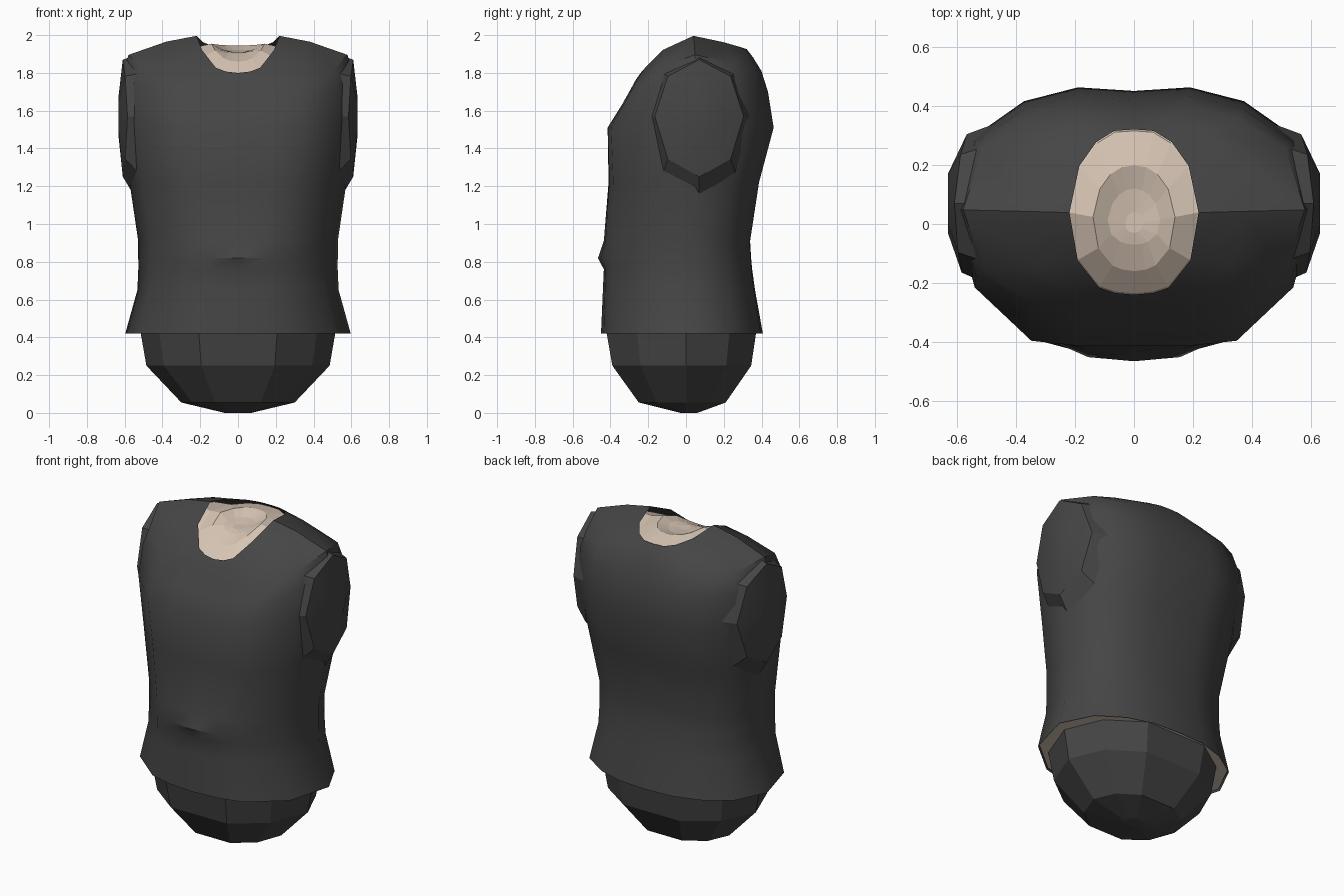
import bpy, math

if "Cube" in bpy.data.objects:
    bpy.data.objects.remove(bpy.data.objects["Cube"])

def material(name, col):
    m = bpy.data.materials.new(name)
    m.diffuse_color = (*col, 1)
    m.use_nodes = True
    m.node_tree.nodes["Principled BSDF"].inputs["Base Color"].default_value = m.diffuse_color
    return m

DARK = material("charcoal", (0.06, 0.06, 0.06))
SKIN = material("beige", (0.68, 0.56, 0.46))

def loft(name, rings, mat, cap_start=False, cap_end=False, smooth=None):
    n = len(rings[0])
    verts = [p for r in rings for p in r]
    faces = []
    for i in range(len(rings) - 1):
        for j in range(n):
            a, b = i * n + j, i * n + (j + 1) % n
            faces.append((a, b, b + n, a + n))
    if cap_start:
        faces.append(tuple(reversed(range(n))))
    if cap_end:
        faces.append(tuple(range(len(verts) - n, len(verts))))
    me = bpy.data.meshes.new(name)
    me.from_pydata(verts, [], faces)
    me.materials.append(mat)
    ob = bpy.data.objects.new(name, me)
    bpy.context.collection.objects.link(ob)
    if smooth:
        bpy.ops.object.select_all(action='DESELECT')
        bpy.context.view_layer.objects.active = ob
        ob.select_set(True)
        bpy.ops.object.shade_smooth_by_angle(angle=math.radians(smooth))
    return ob

# Half cross-section of the torso, front centre to back centre
HALF = [(0, -1), (.30, -1), (.57, -.96), (.88, -.52), (1, .12), (.89, .64), (.61, .90), (.31, 1), (0, .97)]
SECTION = HALF + [(-x, y) for x, y in HALF[-2:0:-1]]

def ring(w, yf, yb, zf, zs, zb, bulge=0, rnd=0, k=1, dz=0):
    pts = []
    for fx, fy in SECTION:
        l = math.hypot(fx, fy)
        s = 1 + rnd * (1 / l - 1)
        fx, fy = fx * s, fy * s
        y = fy * (yb if fy > 0 else -yf)
        z = zs + ((zb if fy > 0 else zf) - zs) * abs(fy) ** 1.4
        if fy < -.9 and abs(fx) < .4:
            y -= bulge * (1 if fx == 0 else .85)
        pts.append((fx * w * k, y * k, z + dz))
    return pts

# half width, front y, back y, front z, side z, back z, belly bulge, roundness
ROWS = [
    (.60, -.45, .41, .42, .42, .42, 0, .75),
    (.535, -.44, .37, .65, .65, .65, 0, .6),
    (.53, -.435, .355, .76, .76, .76, 0, .55),
    (.53, -.433, .35, .82, .82, .82, .033, .5),
    (.53, -.43, .345, .91, .91, .91, .005, .45),
    (.575, -.41, .39, 1.22, 1.22, 1.22, 0, .2),
    (.615, -.415, .465, 1.51, 1.58, 1.51, 0, .05),
    (.61, -.34, .435, 1.63, 1.80, 1.70, 0, .05),
    (.58, -.295, .40, 1.71, 1.90, 1.81, 0, .05),
    (.38, -.265, .36, 1.765, 1.97, 1.88, 0, .3),
    (.22, -.24, .325, 1.80, 2.00, 1.925, 0, .6),
]
loft("shirt", [ring(*r) for r in ROWS], DARK, smooth=40)

# Body inside the shirt, ending in a shallow hollow at the neck
body = [ring(*r, k=.985, dz=.01) for r in ROWS[:1]]
body += [ring(*r, k=.97) for r in ROWS[1:7]]
body += [ring(*r, k=.95, dz=-.02) for r in ROWS[7:10]]
body.append(ring(.216, -.235, .32, 1.795, 1.94, 1.918, 0, .6))
body.append(ring(.14, -.16, .20, 1.86, 1.955, 1.945, 0, .8))
body.append(ring(.09, -.07, .12, 1.90, 1.925, 1.92, 0, 1))
body.append(ring(.03, -.03, .04, 1.91, 1.91, 1.91, 0, 1))
loft("body", body, SKIN, cap_start=True, cap_end=True)

# Shallow eight-sided shoulder caps
def octagon(side, x, ry, top, bottom, curve):
    pts = []
    for i in range(8):
        a = side * i * math.tau / 8
        c, s = math.cos(a), math.sin(a)
        z = 1.57 + (c * (top - 1.57) if c > 0 else c * (1.57 - bottom))
        pts.append((side * (x - curve * s * s * (1 if side * s < 0 else 1.7)), .07 + side * ry * s, z))
    return pts

for side, label in ((1, "left"), (-1, "right")):
    loft(label + "_shoulder_cap", [
        octagon(side, .55, .27, 1.89, 1.15, .045),
        octagon(side, .61, .235, 1.87, 1.25, .025),
        octagon(side, .632, .10, 1.68, 1.46, 0)],
        DARK, cap_start=True, cap_end=True, smooth=25)

# Faceted pelvis
def oval(w, yf, yb, z):
    pts = []
    for i in range(10):
        a = i * math.tau / 10
        s = math.sin(a)
        y = s * (yb if s > 0 else -yf) / math.sin(math.radians(72))
        pts.append((math.cos(a) * w * (1.3 if i in (2, 3, 7, 8) else 1), y, z))
    return pts

loft("pelvis", [oval(.07, -.03, .06, 0), oval(.30, -.25, .21, .055), oval(.485, -.39, .345, .25),
                oval(.52, -.425, .375, .45)], DARK, cap_start=True, cap_end=True)
